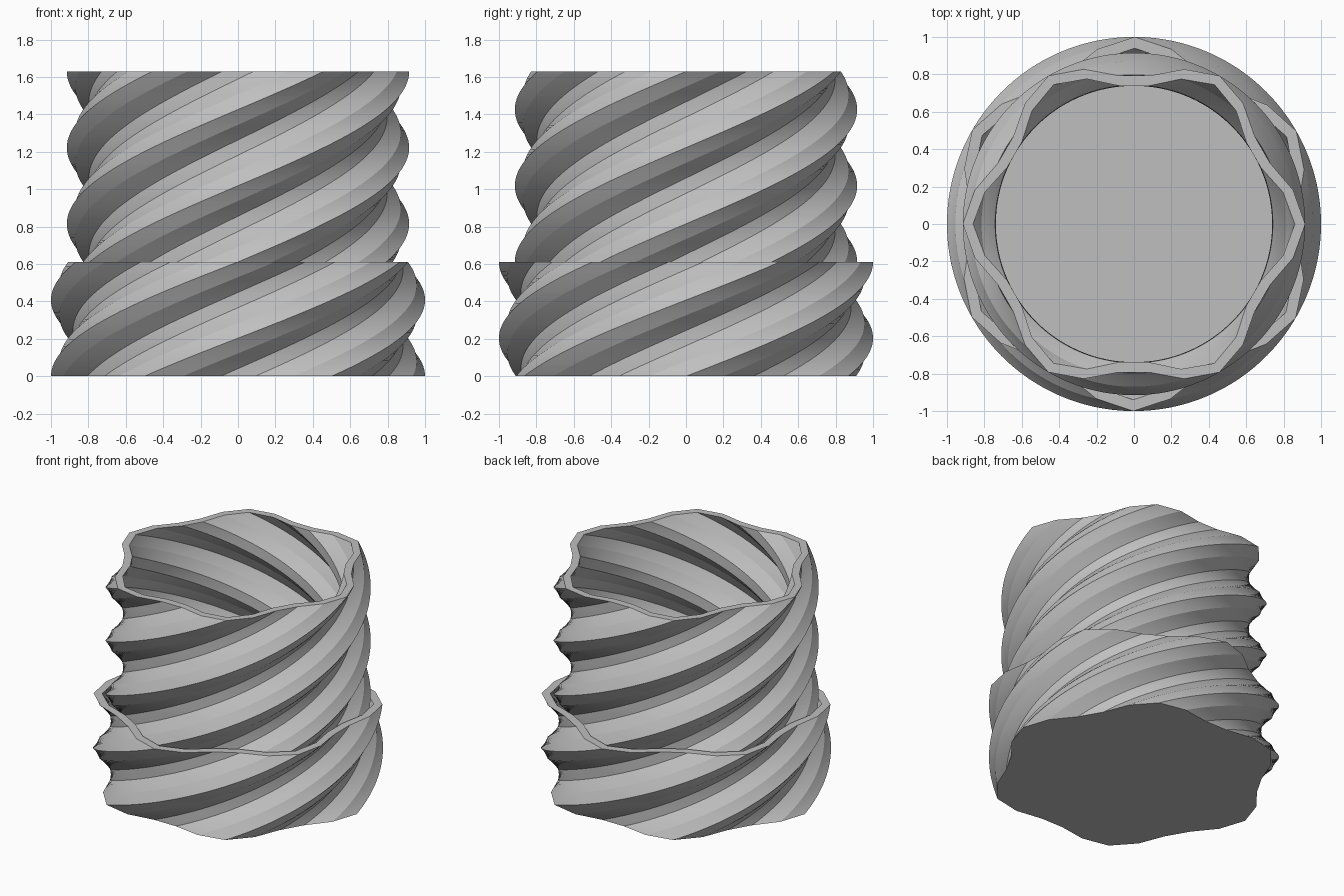
import bpy, bmesh, math

cube = bpy.data.objects.get("Cube")
if cube:
    bpy.data.objects.remove(cube, do_unlink=True)

LOBES = 6
SIDES = 30
WAVE = 0.065
HEIGHT = 1.63
TWIST = math.radians(240) / HEIGHT   # turn per unit of height
FLOOR = 0.06

grey = bpy.data.materials.new("plain_grey")
grey.use_nodes = True
colour = (0.52, 0.52, 0.52, 1)
grey.diffuse_color = colour
grey.node_tree.nodes["Principled BSDF"].inputs["Base Color"].default_value = colour


def add_ring(bm, radius, z):
    """One wavy cross-section, turned according to its height."""
    ring = []
    for i in range(SIDES):
        a = math.tau * i / SIDES
        r = radius + WAVE * math.cos(LOBES * a)
        t = a + TWIST * z
        ring.append(bm.verts.new((r * math.cos(t), r * math.sin(t), z)))
    return ring


def twisted_vessel(name, radius, wall, bottom, top, slices):
    """Open vessel: outer wall up, over the rim, inner wall down to the floor."""
    bm = bmesh.new()
    inner_floor = bottom + FLOOR
    rings = []
    for k in range(slices + 1):
        rings.append(add_ring(bm, radius, bottom + (top - bottom) * k / slices))
    for k in range(slices + 1):
        rings.append(add_ring(bm, radius - wall, top + (inner_floor - top) * k / slices))
    for low, high in zip(rings, rings[1:]):
        for i in range(SIDES):
            j = (i + 1) % SIDES
            bm.faces.new((low[i], low[j], high[j], high[i]))
    bm.faces.new(list(reversed(rings[0])))
    bm.faces.new(rings[-1])
    bmesh.ops.recalc_face_normals(bm, faces=bm.faces)
    mesh = bpy.data.meshes.new(name)
    bm.to_mesh(mesh)
    bm.free()
    mesh.materials.append(grey)
    obj = bpy.data.objects.new(name, mesh)
    bpy.context.collection.objects.link(obj)
    return obj


# Outer sleeve and the taller cup standing inside it
twisted_vessel("base_sleeve", 0.935, 0.06, 0, 0.61, 50)
twisted_vessel("inner_cup", 0.85, 0.055, FLOOR, HEIGHT, 120)
